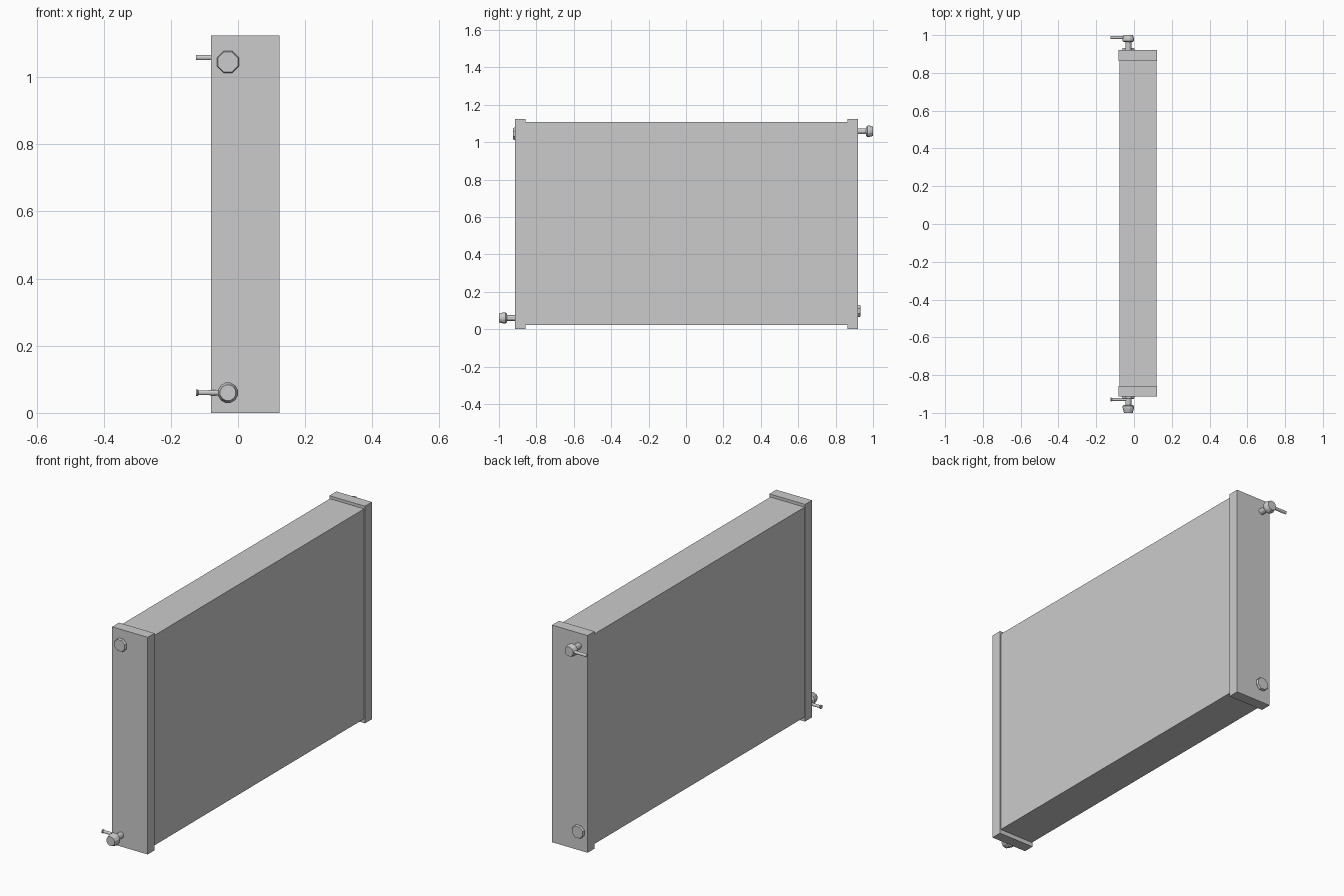
import bpy, bmesh, math
from mathutils import Matrix, Vector

if "Cube" in bpy.data.objects:
    bpy.data.objects.remove(bpy.data.objects["Cube"])


def finish(bm, name):
    bmesh.ops.recalc_face_normals(bm, faces=bm.faces)
    mesh = bpy.data.meshes.new(name)
    bm.to_mesh(mesh)
    bm.free()
    obj = bpy.data.objects.new(name, mesh)
    bpy.context.collection.objects.link(obj)
    return obj


def box(name, lo, hi):
    lo, hi = Vector(lo), Vector(hi)
    bm = bmesh.new()
    bmesh.ops.create_cube(bm, size=1, matrix=Matrix.Translation((lo + hi) / 2)
                          @ Matrix.Diagonal((hi - lo).to_4d()))
    return finish(bm, name)


def turned(name, origin, direction, profile, sides):
    """Capped solid of revolution; profile is (distance, radius) along direction."""
    bm = bmesh.new()
    place = Matrix.Translation(origin) @ Vector(direction).to_track_quat('Z', 'Y').to_matrix().to_4x4()
    rings = []
    for d, r in profile:
        angles = [(i + 0.5) * 2 * math.pi / sides for i in range(sides)]
        rings.append([bm.verts.new(place @ Vector((r * math.cos(a), r * math.sin(a), d))) for a in angles])
    for a, b in zip(rings, rings[1:]):
        for i in range(sides):
            j = (i + 1) % sides
            bm.faces.new((a[i], a[j], b[j], b[i]))
    bm.faces.new(rings[0])
    bm.faces.new(rings[-1])
    return finish(bm, name)


# Panel body between two slightly larger end tanks
box("panel_body", (-0.078, -0.862, 0.022), (0.118, 0.866, 1.109))
box("front_end_tank", (-0.081, -0.914, 0.0), (0.123, -0.858, 1.124))
box("back_end_tank", (-0.081, 0.863, 0.0), (0.123, 0.92, 1.124))

# Octagonal blanking plugs
plug = [(-0.005, 0.035), (0.006, 0.035), (0.012, 0.032)]
turned("front_plug", (-0.03, -0.914, 1.045), (0, -1, 0), plug, 8)
turned("back_plug", (-0.03, 0.92, 0.097), (0, 1, 0), plug, 8)

# Valves: narrow neck with a flared head
neck = [(-0.005, 0.016), (0.043, 0.016), (0.043, 0.024), (0.05, 0.031), (0.062, 0.031)]
turned("front_valve", (-0.03, -0.914, 0.06), (0, -1, 0), neck + [(0.086, 0.024)], 12)
turned("back_valve", (-0.03, 0.92, 1.058), (0, 1, 0), neck + [(0.08, 0.025)], 12)

# Side spouts pointing to -x; the lower one has a flared tip
turned("front_spout", (-0.03, -0.929, 0.06), (-1, 0, 0),
       [(0, 0.009), (0.087, 0.007), (0.09, 0.01), (0.095, 0.01)], 12)
turned("back_spout", (-0.03, 0.988, 1.058), (-1, 0, 0), [(0, 0.008), (0.095, 0.008)], 12)
